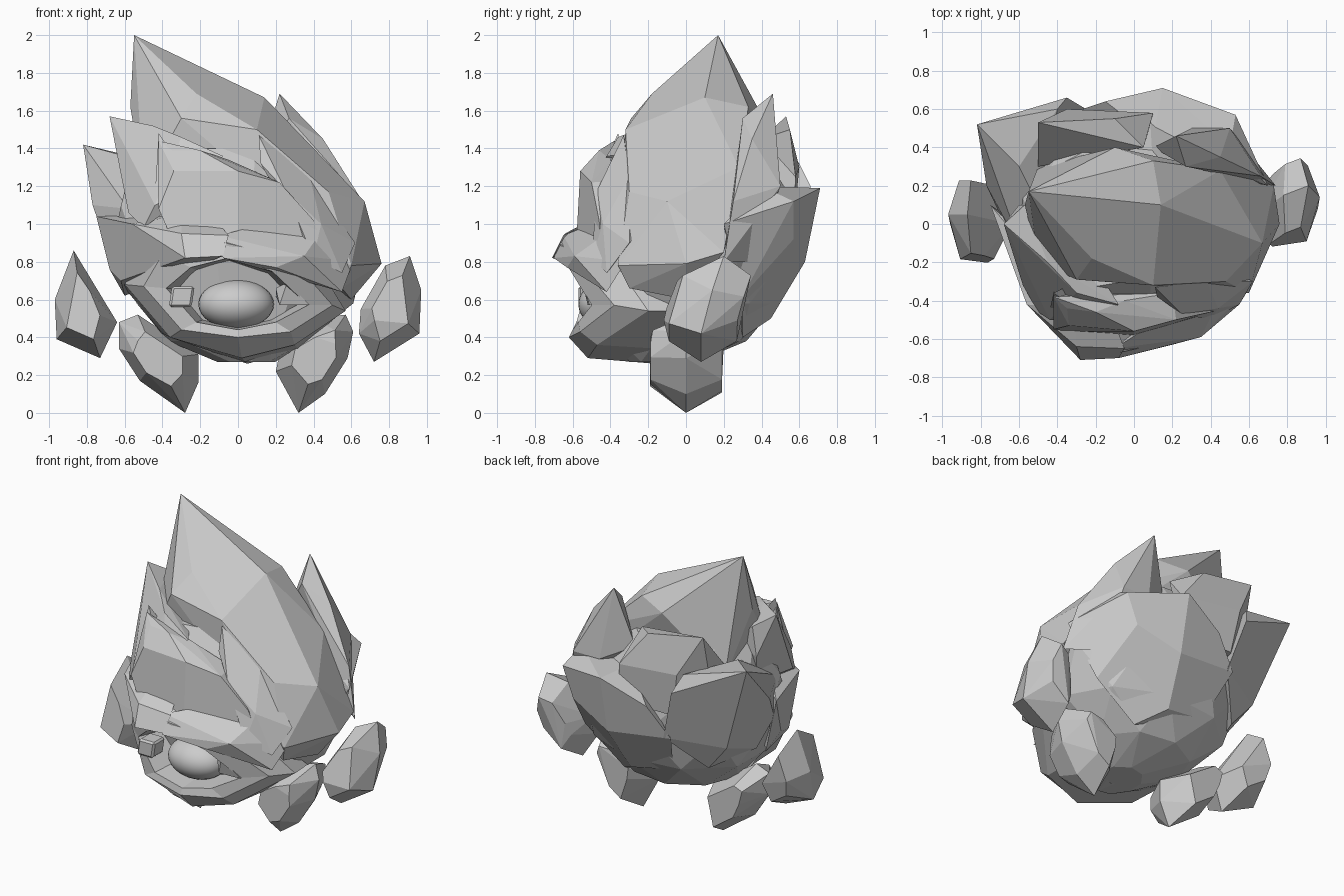
import bpy, bmesh, math, random
from mathutils import Vector

random.seed(4)


def finish(name, bm):
    bmesh.ops.recalc_face_normals(bm, faces=bm.faces[:])
    me = bpy.data.meshes.new(name)
    bm.to_mesh(me)
    bm.free()
    ob = bpy.data.objects.new(name, me)
    bpy.context.collection.objects.link(ob)
    return ob


def rock(name, pts, chip=0.0):
    """Faceted rock: convex hull of a few corners, nearly flat faces merged, edges chipped."""
    bm = bmesh.new()
    for p in pts:
        bm.verts.new(p)
    res = bmesh.ops.convex_hull(bm, input=bm.verts[:])
    loose = {v for v in res["geom_interior"] if isinstance(v, bmesh.types.BMVert)}
    bmesh.ops.delete(bm, geom=list(loose), context='VERTS')
    bmesh.ops.dissolve_limit(bm, angle_limit=math.radians(7), verts=bm.verts[:], edges=bm.edges[:])
    if chip:
        bmesh.ops.bevel(bm, geom=bm.edges[:], offset=chip, segments=1, affect='EDGES', clamp_overlap=True)
    return finish(name, bm)


def stone(name, outline, depth):
    """Loose stone from a front outline, thinned toward its front and back."""
    c = sum((Vector(p) for p in outline), Vector()) / len(outline)
    pts = []
    for i, p in enumerate(outline):
        v = Vector(p)
        pts.append(v)
        for s in (-1, 1):
            q = c + (v - c) * (0.62 if (i + s) % 3 else 0.5)
            pts.append(q + Vector((0, s * depth, 0)))
    return rock(name, pts)


def loft(name, loops):
    bm = bmesh.new()
    rows = [[bm.verts.new(p) for p in loop] for loop in loops]
    for a, b in zip(rows, rows[1:]):
        for i in range(len(a)):
            j = (i + 1) % len(a)
            bm.faces.new((a[i], a[j], b[j], b[i]))
    return finish(name, bm)


# Core body: rough faceted bowl (z, centre x, centre y, radius x, radius y)
core = []
for k, (z, cx, cy, rx, ry) in enumerate([
        (0.27, 0.04, -0.12, 0.16, 0.18), (0.38, 0.0, -0.03, 0.38, 0.36), (0.58, 0.02, 0.06, 0.58, 0.44),
        (0.85, 0.01, 0.06, 0.70, 0.55), (1.1, -0.03, 0.05, 0.63, 0.53), (1.4, -0.12, 0.05, 0.42, 0.38)]):
    for i in range(9):
        a = math.tau * (i + 0.5 * (k % 2)) / 9
        r = random.uniform(0.97, 1.03)
        core.append((cx + rx * r * math.cos(a), cy + ry * r * math.sin(a), z))
rock("core_body", core)

# Tall crown shard sweeping down the right side
rock("crown_shard", [(-0.55, 0.17, 2.0), (-0.57, 0.1, 1.62), (0.14, 0.1, 1.67), (0.1, 0.33, 1.62), (-0.1, 0.4, 1.58),
                     (-0.22, -0.18, 1.69), (-0.3, -0.29, 1.56), (0.1, -0.32, 1.5), (0.48, -0.3, 1.17),
                     (0.67, -0.1, 1.12), (0.76, 0.0, 0.79), (0.73, 0.2, 0.85), (0.45, 0.28, 1.3),
                     (0.6, -0.36, 0.78), (-0.5, 0.3, 1.2), (-0.5, -0.2, 1.2), (0.6, 0.0, 0.6), (0.55, -0.3, 0.66)])

# Overlapping shards around the body
rock("left_shard", [(-0.68, 0, 1.57), (-0.57, 0.1, 1.5), (-0.6, 0.1, 1.3), (-0.57, 0.05, 1.1), (-0.58, -0.32, 1.06),
                    (-0.3, -0.36, 1.46), (-0.45, -0.2, 1.52), (-0.5, -0.46, 0.98), (-0.44, -0.5, 1.1),
                    (-0.2, -0.5, 1.2), (-0.08, -0.42, 1.36), (-0.4, 0.1, 1.4)])
rock("left_back_shard", [(-0.82, 0.52, 1.42), (-0.6, 0.3, 1.36), (-0.4, 0.6, 1.32), (-0.35, 0.66, 1.2),
                         (-0.77, 0.2, 1.1), (-0.7, 0.05, 0.9), (-0.6, 0.42, 0.8), (-0.25, 0.6, 0.85),
                         (-0.58, -0.15, 1.08), (-0.5, 0.1, 1.25), (-0.45, 0.4, 0.62), (-0.6, 0.1, 0.68)])
rock("back_top_shard", [(-0.5, 0.53, 1.57), (-0.1, 0.55, 1.5), (-0.35, 0.6, 1.3), (-0.5, 0.3, 1.3),
                        (0.1, 0.58, 1.25), (0.05, 0.4, 1.45), (-0.3, 0.57, 1.0), (0.1, 0.57, 1.0), (-0.5, 0.4, 1.0)])
rock("back_right_shard", [(0.22, 0.46, 1.69), (0.27, 0.3, 1.56), (0.45, 0.35, 1.45), (0.5, 0.5, 1.2),
                          (0.66, 0.25, 1.12), (0.74, 0.2, 0.8), (0.3, 0.5, 1.2), (0.1, 0.4, 1.3), (0.55, 0.35, 0.8)])
rock("back_low_shard", [(0.15, 0.71, 1.19), (0.53, 0.57, 1.12), (0.7, 0.2, 1.0), (0.45, 0.57, 0.92), (0.15, 0.63, 0.8),
                        (0.1, 0.45, 0.5), (0.55, 0.3, 0.62), (-0.3, 0.59, 0.85), (-0.15, 0.64, 1.05),
                        (0.1, 0.45, 1.2), (0.5, 0.4, 1.2), (-0.2, 0.42, 0.55), (0.25, 0.3, 0.4)])
rock("front_plate", [(-0.42, -0.38, 1.44), (-0.35, -0.44, 1.39), (-0.2, -0.46, 1.39), (0.0, -0.56, 1.28),
                     (-0.34, -0.53, 1.28), (0.22, -0.5, 1.22), (0.4, -0.46, 1.02), (-0.42, -0.55, 1.08),
                     (0, -0.58, 0.92), (0.45, -0.45, 0.88), (-0.05, -0.40, 1.34), (0.2, -0.36, 1.23),
                     (-0.42, -0.3, 1.1), (0.4, -0.3, 0.9), (-0.35, -0.56, 0.92)])
rock("front_left_sliver", [(-0.42, -0.36, 1.48), (-0.36, -0.4, 1.39), (-0.35, -0.5, 1.1), (-0.44, -0.45, 1.15),
                           (-0.3, -0.3, 1.3)])
rock("front_right_shard", [(0.11, -0.33, 1.47), (0.12, -0.38, 1.32), (0.38, -0.3, 1.25), (0.44, -0.44, 1.0),
                           (0.25, -0.47, 1.18), (0.62, -0.3, 0.9), (0.55, -0.42, 0.74), (0.45, -0.2, 1.0),
                           (0.4, -0.5, 0.82)])

# Brow plates over the eye
rock("left_brow", [(-0.75, 0.1, 1.04), (-0.56, -0.42, 1.0), (-0.3, -0.64, 0.95), (-0.05, -0.65, 0.94),
                   (-0.28, -0.71, 0.82), (-0.08, -0.7, 0.83), (-0.45, -0.5, 0.8), (-0.68, -0.05, 0.76),
                   (-0.3, -0.45, 1.05), (-0.1, -0.52, 1.0), (-0.62, -0.22, 0.7), (-0.6, 0.0, 0.62)])
rock("right_brow", [(-0.1, -0.65, 0.94), (-0.08, -0.7, 0.82), (0.2, -0.63, 0.77), (0.35, -0.59, 0.83),
                    (0.55, -0.42, 0.64), (0.61, -0.32, 0.8), (0.1, -0.52, 0.99), (0.42, -0.45, 0.93),
                    (0.2, -0.4, 0.85)])

# Eye socket and jaw: underside, outer face, rim and recess
rim = [(-0.38, -0.53, 0.66), (-0.25, -0.62, 0.77), (-0.05, -0.65, 0.82), (0.18, -0.61, 0.75),
       (0.37, -0.5, 0.57), (0.2, -0.57, 0.48), (0, -0.6, 0.44), (-0.22, -0.58, 0.48)]
lip = [(-0.5, -0.43, 0.67), (-0.4, -0.55, 0.84), (-0.07, -0.67, 0.9), (0.28, -0.59, 0.82),
       (0.5, -0.38, 0.57), (0.28, -0.56, 0.43), (0, -0.62, 0.4), (-0.3, -0.57, 0.44)]
outer = [(-0.6, -0.2, 0.68), (-0.45, -0.4, 0.95), (-0.1, -0.5, 0.98), (0.35, -0.45, 0.9),
         (0.57, -0.2, 0.54), (0.3, -0.47, 0.36), (0.02, -0.52, 0.29), (-0.36, -0.45, 0.4)]
under = [(-0.6, -0.05, 0.66), (-0.4, -0.3, 0.95), (-0.1, -0.4, 0.98), (0.3, -0.35, 0.9),
         (0.56, -0.05, 0.54), (0.32, -0.15, 0.34), (0.05, -0.16, 0.26), (-0.4, -0.12, 0.42)]
recess = [(x * 0.85, -0.36, 0.6 + (z - 0.6) * 0.9) for x, y, z in rim]
loft("eye_socket", [under, outer, lip, rim, recess])

# Eye and eyelid chips
bpy.ops.mesh.primitive_uv_sphere_add(segments=32, ring_count=16, radius=1, location=(-0.01, -0.41, 0.575))
eye = bpy.context.object
eye.name = "eye"
eye.scale = (0.2, 0.16, 0.13)
bpy.ops.object.shade_smooth()
rock("left_lid_chip", [(x + 0.15 * (z - 0.6), y, z) for x in (-0.36, -0.24) for y in (-0.57, -0.45)
                       for z in (0.56, 0.67)], 0.012)
rock("right_lid_chip", [(0.2, -0.51, 0.66), (0.26, -0.55, 0.69), (0.38, -0.51, 0.57), (0.22, -0.52, 0.57),
                        (0.3, -0.4, 0.6), (0.2, -0.4, 0.62)])

# Loose hand and foot stones
stone("left_hand", [(-0.87, 0.05, 0.86), (-0.97, 0.05, 0.6), (-0.96, 0.0, 0.39), (-0.73, -0.03, 0.29),
                    (-0.64, 0.0, 0.48), (-0.76, 0.03, 0.7)], 0.19)
stone("right_hand", [(0.91, 0.2, 0.83), (0.97, 0.14, 0.65), (0.96, 0.08, 0.42), (0.72, 0.08, 0.27),
                     (0.64, 0.02, 0.42), (0.65, 0.06, 0.55), (0.78, 0.15, 0.78)], 0.18)
stone("left_foot", [(-0.53, 0.0, 0.52), (-0.63, 0.0, 0.48), (-0.63, 0.0, 0.34), (-0.52, 0.0, 0.17),
                    (-0.28, 0.0, 0.0), (-0.21, 0.0, 0.16), (-0.21, 0.0, 0.31)], 0.19)
stone("right_foot", [(0.57, 0.02, 0.52), (0.61, 0.0, 0.43), (0.58, 0.0, 0.29), (0.46, 0.0, 0.1),
                     (0.32, 0.0, 0.0), (0.2, 0.0, 0.22), (0.23, 0.0, 0.36), (0.4, 0.0, 0.5)], 0.19)
